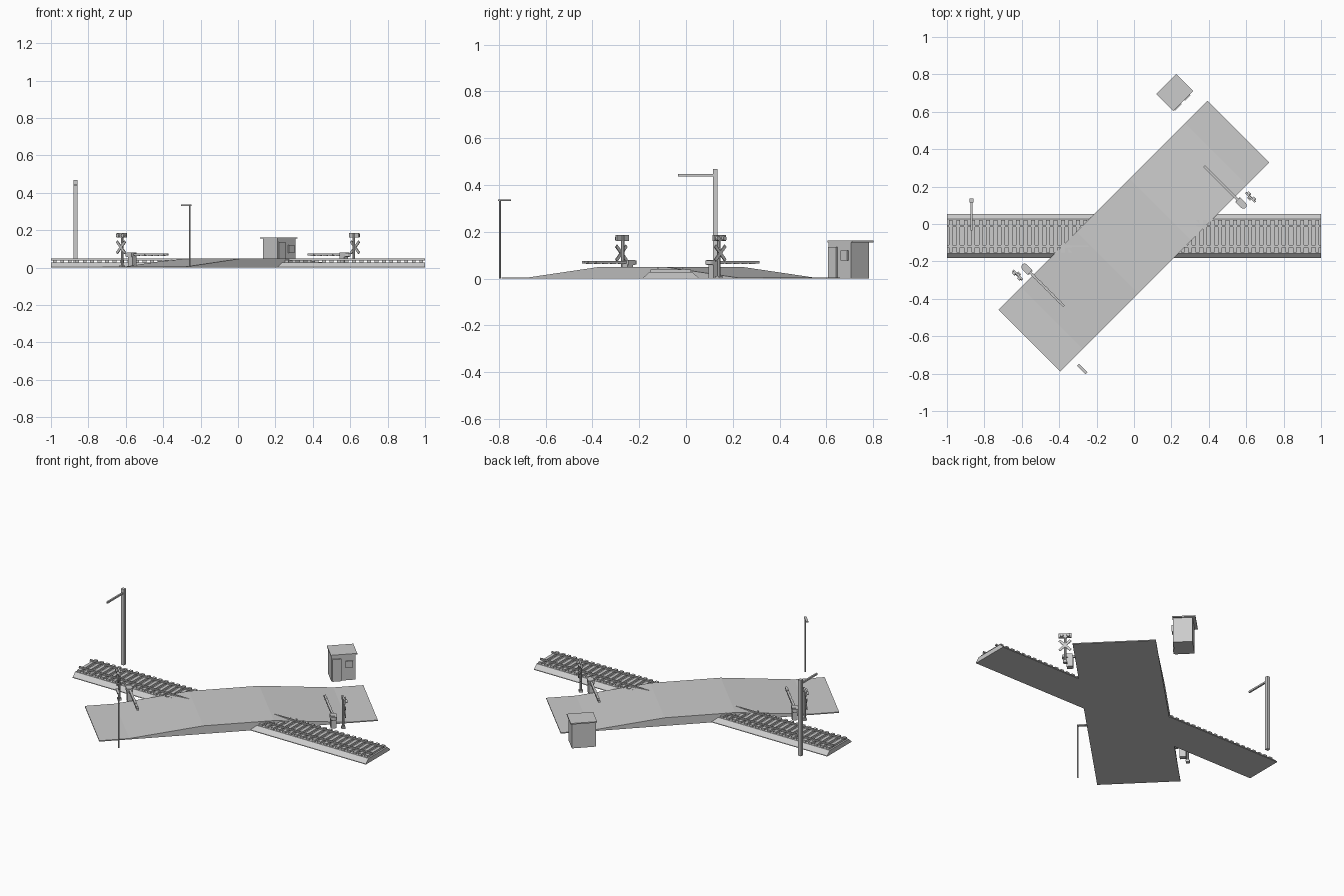
import bpy, bmesh, math
from mathutils import Matrix, Vector

cube = bpy.data.objects.get("Cube")
if cube:
    bpy.data.objects.remove(cube, do_unlink=True)

grey = bpy.data.materials.new("plain grey")
grey.use_nodes = True
colour = (0.6, 0.6, 0.6, 1)
grey.diffuse_color = colour
grey.node_tree.nodes["Principled BSDF"].inputs["Base Color"].default_value = colour

# Frames: the track runs along x, the road runs along a diagonal
CENTRE = Matrix.Translation((0, -0.065, 0))
ROAD = CENTRE @ Matrix.Rotation(math.radians(45), 4, 'Z')
TURNED = ROAD @ Matrix.Rotation(math.pi, 4, 'Z')


def finish(name, bm, frame):
    bmesh.ops.recalc_face_normals(bm, faces=bm.faces)
    mesh = bpy.data.meshes.new(name)
    bm.to_mesh(mesh)
    bm.free()
    mesh.transform(frame)
    mesh.materials.append(grey)
    ob = bpy.data.objects.new(name, mesh)
    bpy.context.collection.objects.link(ob)
    return ob


def add_box(bm, lo, hi, turn=Matrix()):
    lo, hi = Vector(lo), Vector(hi)
    m = Matrix.Translation((lo + hi) / 2) @ turn @ Matrix.Diagonal((*(hi - lo), 1))
    bmesh.ops.create_cube(bm, size=1, matrix=m)


def box(name, lo, hi, frame=ROAD, turn=Matrix()):
    bm = bmesh.new()
    add_box(bm, lo, hi, turn)
    return finish(name, bm, frame)


def cylinder(name, centre, radius, depth, frame, turn=Matrix(), sides=12):
    bm = bmesh.new()
    bmesh.ops.create_cone(bm, cap_ends=True, segments=sides, radius1=radius, radius2=radius,
                          depth=depth, matrix=Matrix.Translation(centre) @ turn)
    return finish(name, bm, frame)


def extrude(name, profile, axis, start, end, frame):
    """Sweep a profile along the x or y axis."""
    bm = bmesh.new()
    place = (lambda a, z, s: (s, a, z)) if axis == 'x' else (lambda a, z, s: (a, s, z))
    rings = [[bm.verts.new(place(a, z, s)) for a, z in profile] for s in (start, end)]
    for ring in rings:
        bm.faces.new(ring)
    n = len(profile)
    for i in range(n):
        j = (i + 1) % n
        bm.faces.new((rings[0][i], rings[0][j], rings[1][j], rings[1][i]))
    return finish(name, bm, frame)


# Road with ramps up to the crossing
extrude("road", [(-0.79, 0), (0.79, 0), (0.79, 0.006), (0.62, 0.006), (0.2, 0.05),
                 (-0.2, 0.05), (-0.62, 0.006), (-0.79, 0.006)], 'y', -0.2335, 0.2335, ROAD)

# Track bed, sleepers and rails
extrude("track_bed", [(-0.118, 0), (0.118, 0), (0.118, 0.004), (0.092, 0.028),
                      (-0.092, 0.028), (-0.118, 0.004)], 'x', -1, 1, CENTRE)
bm = bmesh.new()
for i in range(50):
    x = -0.98 + i * 0.04
    add_box(bm, (x - 0.01, -0.087, 0.026), (x + 0.01, 0.087, 0.04))
finish("sleepers", bm, CENTRE)
for side, y in (("left", 0.054), ("right", -0.054)):
    box(side + "_rail_foot", (-1, y - 0.006, 0.039), (1, y + 0.006, 0.042), CENTRE)
    box(side + "_rail", (-1, y - 0.003, 0.041), (1, y + 0.003, 0.049), CENTRE)

# A barrier and a warning signal on each side
facing = Matrix.Rotation(math.pi / 2, 4, 'Y')
for side, frame in (("front", ROAD), ("back", TURNED)):
    u, v = -0.53, 0.27
    box(side + "_barrier_base", (u - 0.015, v - 0.018, 0), (u + 0.015, v + 0.018, 0.06), frame)
    box(side + "_barrier_head", (u - 0.018, v - 0.014, 0.058), (u + 0.018, v + 0.026, 0.08), frame)
    cylinder(side + "_counterweight", (u, v + 0.027, 0.069), 0.018, 0.018, frame)
    box(side + "_barrier_arm", (u - 0.006, 0, 0.064), (u + 0.006, v, 0.075), frame)
    bm = bmesh.new()
    for i in range(5):
        y = 0.025 + i * 0.048
        add_box(bm, (u - 0.007, y, 0.063), (u + 0.007, y + 0.024, 0.076))
    finish(side + "_barrier_bands", bm, frame)

    u, v = -0.583, 0.293
    cylinder(side + "_signal_post", (u, v, 0.092), 0.007, 0.184, frame, sides=8)
    box(side + "_signal_foot", (u - 0.011, v - 0.011, 0), (u + 0.011, v + 0.011, 0.012), frame)
    for name, angle in (("rising", 45), ("falling", -45)):
        box(f"{side}_cross_{name}_bar", (u - 0.011, v - 0.044, 0.102), (u - 0.006, v + 0.044, 0.116),
            frame, Matrix.Rotation(math.radians(angle), 4, 'X'))
    box(side + "_lamp_panel", (u - 0.008, v - 0.036, 0.16), (u + 0.002, v + 0.036, 0.186), frame)
    for n, dv in (("left", -0.019), ("right", 0.019)):
        cylinder(f"{side}_{n}_lamp", (u - 0.012, v + dv, 0.172), 0.01, 0.014, frame, facing)

# Overhead line mast beside the track
box("mast", (-0.879, 0.18, 0), (-0.859, 0.2, 0.468), CENTRE)
box("mast_arm", (-0.874, 0.03, 0.437), (-0.864, 0.185, 0.447), CENTRE)

# Street lamp at the road side
cylinder("street_lamp_pole", (-0.698, -0.334, 0.167), 0.004, 0.334, ROAD, sides=8)
box("street_lamp_head", (-0.705, -0.338, 0.331), (-0.691, -0.274, 0.339))

# Keeper's hut
box("hut_walls", (0.625, 0.327, 0), (0.762, 0.437, 0.156))
box("hut_roof", (0.622, 0.324, 0.155), (0.772, 0.454, 0.162))
box("hut_door", (0.63, 0.319, 0), (0.68, 0.328, 0.136))
box("hut_window", (0.705, 0.319, 0.078), (0.747, 0.328, 0.12))
